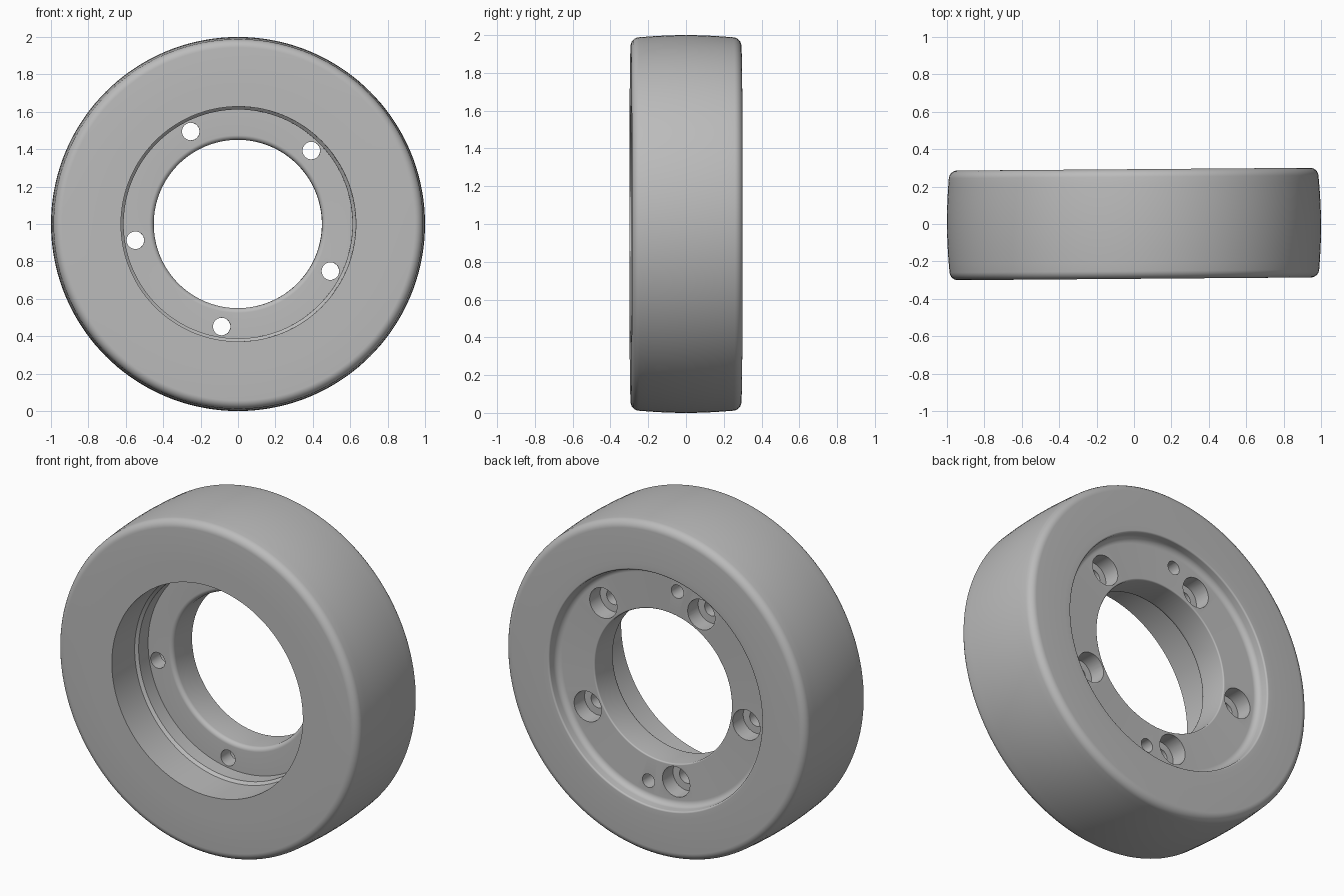
import bpy, bmesh, math
from mathutils import Matrix, Vector

cube = bpy.data.objects.get("Cube")
if cube:
    bpy.data.objects.remove(cube, do_unlink=True)

SEGMENTS = 144
TURN = Matrix.Translation((0, 0, 1)) @ Matrix.Rotation(math.radians(0.45), 4, "Z")

grey = bpy.data.materials.new("plain grey")
grey.use_nodes = True
GREY = (0.5, 0.5, 0.5, 1)
grey.diffuse_color = GREY
grey.node_tree.nodes["Principled BSDF"].inputs["Base Color"].default_value = GREY


def rounded(points, steps=6):
    """Closed outline from (radius, y, fillet) corners, rounded where asked."""
    out = []
    for i, (r, y, fillet) in enumerate(points):
        p = Vector((r, y))
        if not fillet:
            out.append(p)
            continue
        a = (Vector(points[i - 1][:2]) - p).normalized()
        b = (Vector(points[(i + 1) % len(points)][:2]) - p).normalized()
        half = a.angle(b) / 2
        centre = p + (a + b).normalized() * fillet / math.sin(half)
        start = p + a * fillet / math.tan(half) - centre
        end = p + b * fillet / math.tan(half) - centre
        for k in range(steps + 1):
            spoke = start.lerp(end, k / steps).normalized()
            out.append(centre + spoke * fillet)
    return out


def lathe(name, outline):
    """Spin a closed outline around the y axis."""
    bm = bmesh.new()
    verts = [bm.verts.new((p.x, p.y, 0)) for p in outline]
    edges = [bm.edges.new((verts[i - 1], verts[i])) for i in range(len(verts))]
    bmesh.ops.spin(bm, geom=verts + edges, cent=(0, 0, 0), axis=(0, 1, 0),
                   angle=math.tau, steps=SEGMENTS, use_duplicate=False)
    bmesh.ops.remove_doubles(bm, verts=bm.verts, dist=0.0001)
    bmesh.ops.recalc_face_normals(bm, faces=bm.faces)
    mesh = bpy.data.meshes.new(name)
    bm.to_mesh(mesh)
    bm.free()
    mesh.materials.append(grey)
    obj = bpy.data.objects.new(name, mesh)
    bpy.context.collection.objects.link(obj)
    return obj


def select(obj):
    bpy.ops.object.select_all(action="DESELECT")
    obj.select_set(True)
    bpy.context.view_layer.objects.active = obj


def drill(obj, x, z, radius, y0, y1):
    """Cut a round hole along y from y0 to y1."""
    bpy.ops.mesh.primitive_cylinder_add(
        vertices=32, radius=radius, depth=y1 - y0,
        location=(x, (y0 + y1) / 2, z), rotation=(math.pi / 2, 0, 0))
    cutter = bpy.context.object
    cutter.hide_render = True
    cutter.data.materials.append(grey)
    select(obj)
    mod = obj.modifiers.new("hole", "BOOLEAN")
    mod.operation, mod.solver, mod.object = "DIFFERENCE", "EXACT", cutter
    bpy.ops.object.modifier_apply(modifier=mod.name)
    bpy.data.objects.remove(cutter, do_unlink=True)


HALF = 0.293   # half width
JOIN = 0.742   # radius where tyre meets hub
FRONT, BACK = 0.03, 0.22   # faces of the bolting flange

# Tyre: slightly crowned tread with rounded shoulders
crown = [(1.0 - 0.013 * (t / 5) ** 2, 0.26 * t / 5, 0) for t in range(-4, 5)]
tyre = lathe("tyre", rounded(
    [(JOIN, -HALF, 0), (0.985, -HALF, 0.045)] + crown +
    [(0.985, HALF, 0.045), (JOIN, HALF, 0)]))

# Hub: stepped front bore, flange, and shallow rounded back recess
hub = lathe("hub", rounded([
    (JOIN, -HALF, 0), (0.628, -HALF, 0), (0.628, -0.075, 0),
    (0.612, -0.06, 0), (0.612, FRONT, 0), (0.45, FRONT, 0.025),
    (0.45, BACK, 0.008), (0.695, BACK, 0.035), (0.70, HALF, 0.01),
    (JOIN, HALF, 0)]))

# Five counterbored bolt holes
for k in range(5):
    a = math.radians(45 + 72 * k)
    x, z = 0.555 * math.cos(a), 0.555 * math.sin(a)
    drill(hub, x, z, 0.047, -0.02, 0.27)
    drill(hub, x, z, 0.09, 0.12, 0.27)

# Two blind pin holes on the back
for side in (-1, 1):
    drill(hub, 0.095 * side, -0.59 * side, 0.04, 0.12, 0.27)

for obj in (tyre, hub):
    obj.matrix_world = TURN
    select(obj)
    bpy.ops.object.shade_smooth_by_angle(angle=math.radians(30))
